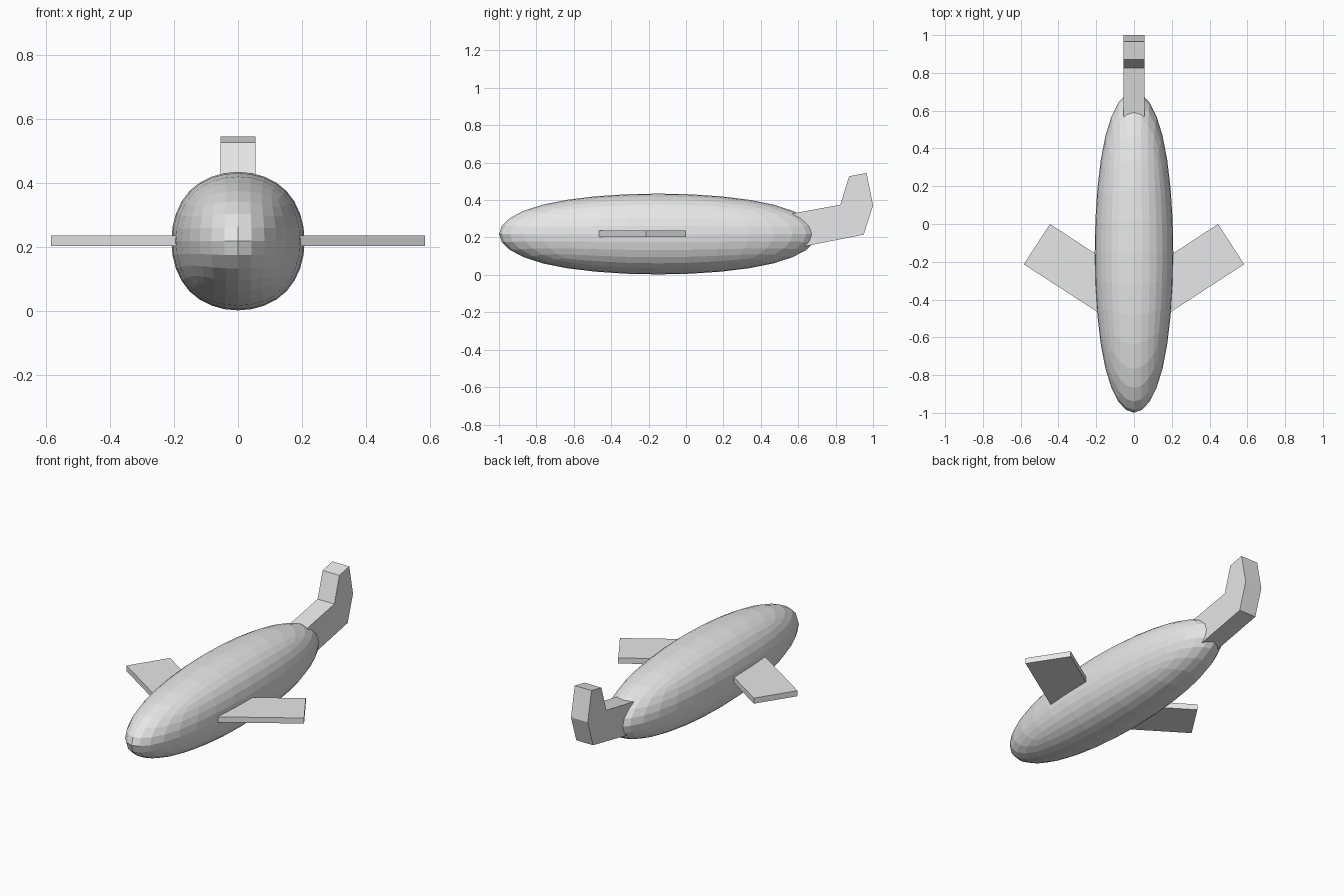
import bpy, bmesh
from mathutils import Vector

if "Cube" in bpy.data.objects:
    bpy.data.objects.remove(bpy.data.objects["Cube"])

grey = bpy.data.materials.new("light grey")
grey.diffuse_color = (0.8, 0.8, 0.8, 1)
grey.use_nodes = True
grey.node_tree.nodes["Principled BSDF"].inputs["Base Color"].default_value = grey.diffuse_color


def add_object(name, bm):
    bmesh.ops.recalc_face_normals(bm, faces=bm.faces)
    mesh = bpy.data.meshes.new(name)
    bm.to_mesh(mesh)
    bm.free()
    mesh.materials.append(grey)
    obj = bpy.data.objects.new(name, mesh)
    bpy.context.collection.objects.link(obj)
    return obj


def prism(name, outline, offset):
    """Extrude a closed outline of 3D points along the offset vector."""
    bm = bmesh.new()
    face = bm.faces.new([bm.verts.new(p) for p in outline])
    result = bmesh.ops.extrude_face_region(bm, geom=[face], use_keep_orig=True)
    verts = [g for g in result["geom"] if isinstance(g, bmesh.types.BMVert)]
    bmesh.ops.translate(bm, verts=verts, vec=Vector(offset))
    return add_object(name, bm)


# Body: a cube rounded by subdivision and stretched along y
bm = bmesh.new()
bmesh.ops.create_cube(bm, size=2)
body = add_object("body", bm)
LIMIT = 0.8395  # half-width of the fully rounded unit cube
body.scale = (0.208 / LIMIT, 0.85 / LIMIT, 0.216 / LIMIT)
body.location = (0, -0.149, 0.2185)
rounding = body.modifiers.new("rounding", 'SUBSURF')
rounding.levels = rounding.render_levels = 3

# Side fins: flat swept slabs, rooted inside the body
for side, name in ((1, "right_fin"), (-1, "left_fin")):
    outline = [(0.445, 0.0), (0.583, -0.213), (0.10, -0.527), (0.10, -0.226)]
    prism(name, [(side * x, y, 0.203) for x, y in outline], (0, 0, 0.033))

# Tail: a bent bar rising at the back
tail = [(0.57, 0.328), (0.825, 0.375), (0.872, 0.527), (0.965, 0.545),
        (1.0, 0.37), (0.95, 0.215), (0.62, 0.15)]
prism("tail", [(-0.055, y, z) for y, z in tail], (0.11, 0, 0))
